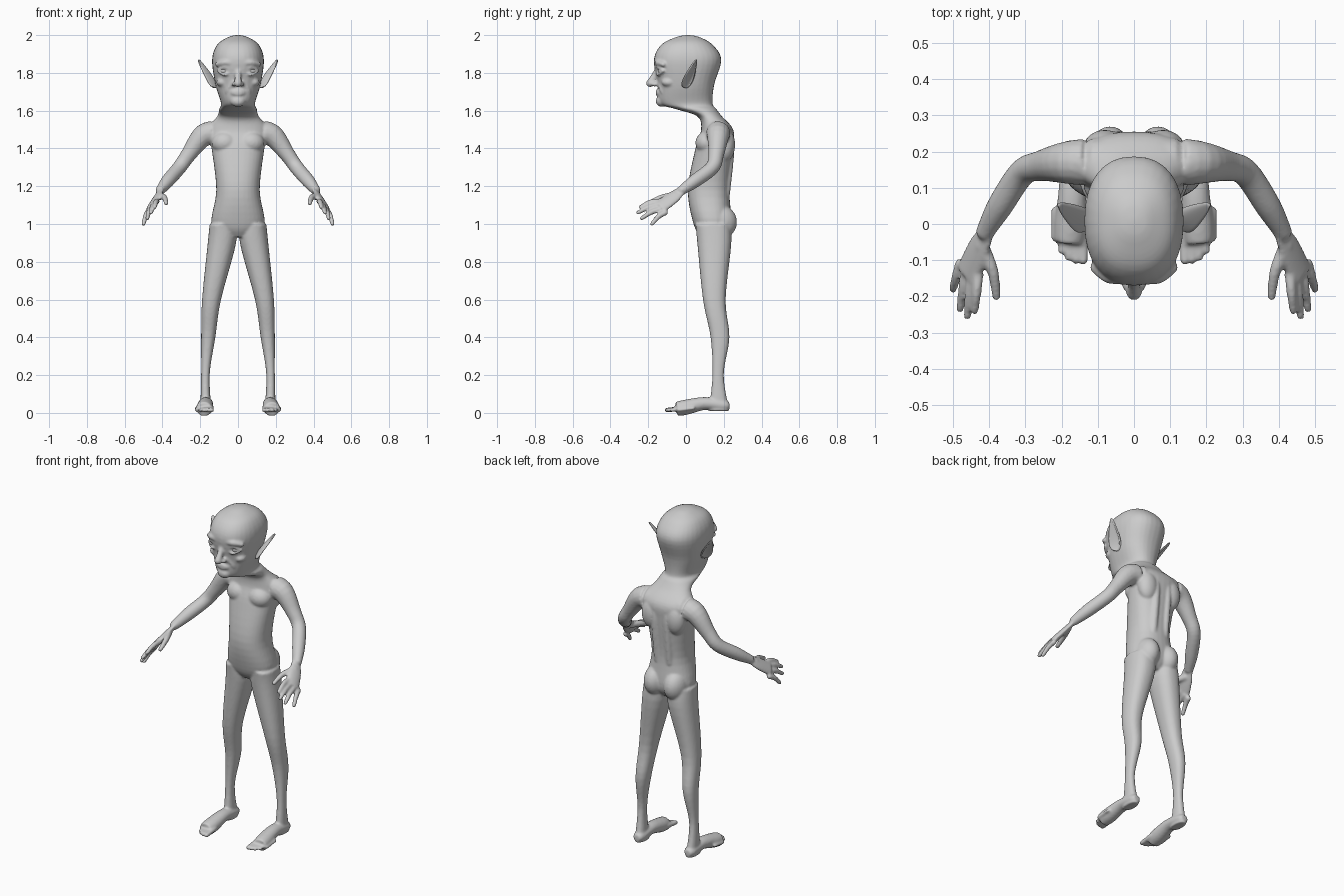
import bpy, bmesh, math
from mathutils import Vector, Matrix

cube = bpy.data.objects.get("Cube")
if cube:
    bpy.data.objects.remove(cube)

skin = bpy.data.materials.new("grey_skin")
skin.use_nodes = True
grey = (.6, .6, .6, 1)
skin.diffuse_color = grey
skin.node_tree.nodes["Principled BSDF"].inputs["Base Color"].default_value = grey


def make_object(name, bm):
    bmesh.ops.recalc_face_normals(bm, faces=bm.faces)
    for face in bm.faces:
        face.smooth = True
    mesh = bpy.data.meshes.new(name)
    bm.to_mesh(mesh)
    bm.free()
    mesh.materials.append(skin)
    created = bpy.data.objects.new(name, mesh)
    bpy.context.collection.objects.link(created)
    return created


def spline(keys, steps=5):
    """Smooth curve through key tuples of any length."""
    keys = [Vector(key) for key in keys]
    result = []
    for i in range(len(keys) - 1):
        start, end = keys[i], keys[i + 1]
        leave = (end - keys[max(i - 1, 0)]) / 2
        arrive = (keys[min(i + 2, len(keys) - 1)] - start) / 2
        for step in range(steps):
            t = step / steps
            ease = t * t * (3 - 2 * t)
            result.append(start * (1 - ease) + end * ease
                          + leave * (t * (1 - t) ** 2) - arrive * (t * t * (1 - t)))
    return result + [keys[-1]]


def oval(center, across, along, power=2, count=32):
    points = []
    for i in range(count):
        angle = math.tau * i / count
        c, s = math.cos(angle), math.sin(angle)
        points.append(center + across * math.copysign(abs(c) ** (2 / power), c)
                      + along * math.copysign(abs(s) ** (2 / power), s))
    return points


def bridge(bm, rings):
    """Skin equal point loops into a closed shell."""
    loops = [[bm.verts.new(point) for point in ring] for ring in rings]
    for low, high in zip(loops, loops[1:]):
        for i in range(len(low)):
            bm.faces.new((low[i - 1], low[i], high[i], high[i - 1]))
    bm.faces.new(loops[0])
    bm.faces.new(loops[-1])


def stack(bm, levels, side=1):
    """Level rings: height, inner x, outer x, front y, back y."""
    rings = []
    for z, inner, outer, front, back in spline(levels):
        center = Vector((side * (inner + outer) / 2, (front + back) / 2, z))
        across = Vector(((outer - inner) / 2, 0, 0))
        along = Vector((0, (back - front) / 2, 0))
        rings.append(oval(center, across, along, power=2.3))
    bridge(bm, rings)


def ball(bm, center, size, side=1):
    place = Matrix.Translation((center[0] * side, center[1], center[2]))
    bmesh.ops.create_uvsphere(bm, u_segments=24, v_segments=16, radius=1,
                              matrix=place @ Matrix.Diagonal((*size, 1)))


def tube(bm, keys, side=1, flat=1, wide=(1, 0, 0)):
    """Round-ended sweep through x, y, z, radius; flat thins it across wide."""
    path = spline(keys)
    centers = [Vector((x * side, y, z)) for x, y, z, radius in path]
    wide = Vector((wide[0] * side, wide[1], wide[2]))
    rings = []
    for i, center in enumerate(centers):
        ahead = centers[min(i + 1, len(path) - 1)] - centers[max(i - 1, 0)]
        ahead.normalize()
        across = (wide - ahead * wide.dot(ahead)).normalized()
        radius = path[i][3]
        rings.append(oval(center, across * radius, ahead.cross(across) * radius * flat, count=16))
    bridge(bm, rings)
    if flat == 1:
        for center, key in ((centers[0], path[0]), (centers[-1], path[-1])):
            ball(bm, center, [key[3]] * 3)


body = bmesh.new()

# Trunk, neck and skull: height, half width, front, back
trunk = [(.93, .06, .08, .2), (1, .14, .04, .24), (1.18, .115, .01, .23), (1.4, .14, .05, .25),
         (1.5, .16, .08, .25), (1.57, .11, .06, .19), (1.61, .1, -.06, .16), (1.64, .09, -.14, .14),
         (1.74, .12, -.15, .15), (1.87, .137, -.17, .187), (1.95, .11, -.13, .14),
         (1.99, .05, -.05, .07), (2, .01, 0, .02)]
stack(body, [(z, -half, half, front, back) for z, half, front, back in trunk])

# Nose and chin
tube(body, [(0, -.15, 1.82, .015), (0, -.17, 1.78, .017), (0, -.19, 1.745, .021)])
ball(body, (0, -.13, 1.65), (.04, .03, .03))

leg = [(1, .02, .15, .05, .23), (.9, .01, .16, .06, .24), (.6, .09, .19, .09, .21),
       (.4, .12, .195, .13, .23), (.2, .15, .195, .14, .2), (.01, .14, .2, .12, .23)]
index_knuckle, little_knuckle = Vector((.43, -.14, 1.12)), Vector((.48, -.11, 1.06))
index_tip, little_tip = Vector((.44, -.24, 1.09)), Vector((.5, -.18, 1))

for side in (1, -1):
    # Legs and buttocks
    stack(body, leg, side)
    ball(body, (.066, .18, 1.01), (.066, .09, .09), side)

    # Feet and toes
    tube(body, [(.17, .23, .04, .02), (.17, .2, .04, .034), (.17, .1, .05, .038),
                (.175, 0, .03, .045), (.18, -.05, .02, .042)], side, flat=.9)
    for toe in range(5):
        x = .14 + .02 * toe
        tip = .06 * (toe / 4) ** 3 - .1
        radius = .013 - .001 * toe
        tube(body, [(x, tip + .08, .025, radius), (x, tip, .015, radius)], side)

    # Shoulder, arm, wrist and palm
    tube(body, [(.09, .17, 1.48, .07), (.18, .17, 1.47, .06), (.26, .16, 1.37, .042),
                (.31, .14, 1.3, .038), (.37, .05, 1.23, .036), (.41, -.02, 1.18, .026)], side)
    tube(body, [(.4, -.01, 1.19, .024), (.43, -.07, 1.14, .04), (.46, -.14, 1.09, .044)],
         side, flat=.4, wide=(-.6, -.2, .7))

    # Fingers fan from index to little, with the thumb inward
    for finger in range(4):
        t = finger / 3
        knuckle = index_knuckle.lerp(little_knuckle, t)
        tip = index_tip.lerp(little_tip, t)
        tip.y -= .04 * math.sin(math.pi * t)
        bend = knuckle.lerp(tip, .5)
        bend.z += .01
        tube(body, [(*knuckle, .015), (*bend, .014), (*tip, .011)], side)
    tube(body, [(.42, -.06, 1.15, .02), (.39, -.13, 1.14, .016), (.38, -.2, 1.11, .012)], side)

    # Chest, shoulder blade and back muscle
    ball(body, (.07, .11, 1.43), (.07, .06, .06), side)
    ball(body, (.08, .21, 1.42), (.06, .05, .09), side)
    tube(body, [(.04, .22, 1.5, .02), (.04, .235, 1.4, .022), (.04, .21, 1.15, .022)], side)

    # Brow, eyelids, nostril, cheek, mouth fold and lips
    tube(body, [(.02, -.155, 1.85, .012), (.07, -.15, 1.855, .015), (.11, -.12, 1.845, .013)], side)
    for lid in (.02, -.02):
        tube(body, [(.03, -.145, 1.81, .006), (.07, -.15, 1.81 + lid, .007),
                    (.11, -.12, 1.81, .006)], side, wide=(0, 0, 1))
    ball(body, (.02, -.165, 1.74), (.015, .02, .012), side)
    ball(body, (.08, -.09, 1.75), (.035, .04, .025), side)
    tube(body, [(.03, -.145, 1.75, .008), (.055, -.13, 1.71, .01), (.06, -.115, 1.68, .008)], side)
    for lip in (.008, -.008):
        tube(body, [(0, -.152, 1.695 + lip, .009), (.025, -.147, 1.695 + lip / 2, .008),
                    (.045, -.13, 1.695, .005)], side, wide=(0, 0, 1))

figure = make_object("body", body)
blend = figure.modifiers.new("blend", "REMESH")
blend.mode = "VOXEL"
blend.voxel_size = .0065
blend.use_smooth_shade = True
soften = figure.modifiers.new("soften", "SMOOTH")
soften.factor = .5
soften.iterations = 5

# Eyes and cupped, pointed ears
ear_line = spline([(.12, 0, 1.72), (.15, .02, 1.78), (.21, .055, 1.87)])
breadth, cup = Vector((-.4, .85, .15)), Vector((.7, -.4, -.2))
for side, label in ((1, "left"), (-1, "right")):
    eye = bmesh.new()
    ball(eye, (.068, -.112, 1.812), (.038, .037, .03), side)
    make_object(label + "_eye", eye)

    ear = bmesh.new()
    rows = []
    for i, center in enumerate(ear_line):
        t = i / (len(ear_line) - 1)
        width = .003 + .033 * math.sin(math.pi * t ** .75)
        row = []
        for k in range(-4, 5):
            offset = k / 4
            point = center + breadth * width * offset + cup * width * .6 * (offset ** 2 - .5)
            point.x *= side
            row.append(ear.verts.new(point))
        rows.append(row)
    for low, high in zip(rows, rows[1:]):
        for i in range(1, len(low)):
            ear.faces.new((low[i - 1], low[i], high[i], high[i - 1]))
    ear_object = make_object(label + "_ear", ear)
    shell = ear_object.modifiers.new("thickness", "SOLIDIFY")
    shell.thickness = .01
    shell.offset = 0
    ear_object.modifiers.new("rounding", "SUBSURF").levels = 2
